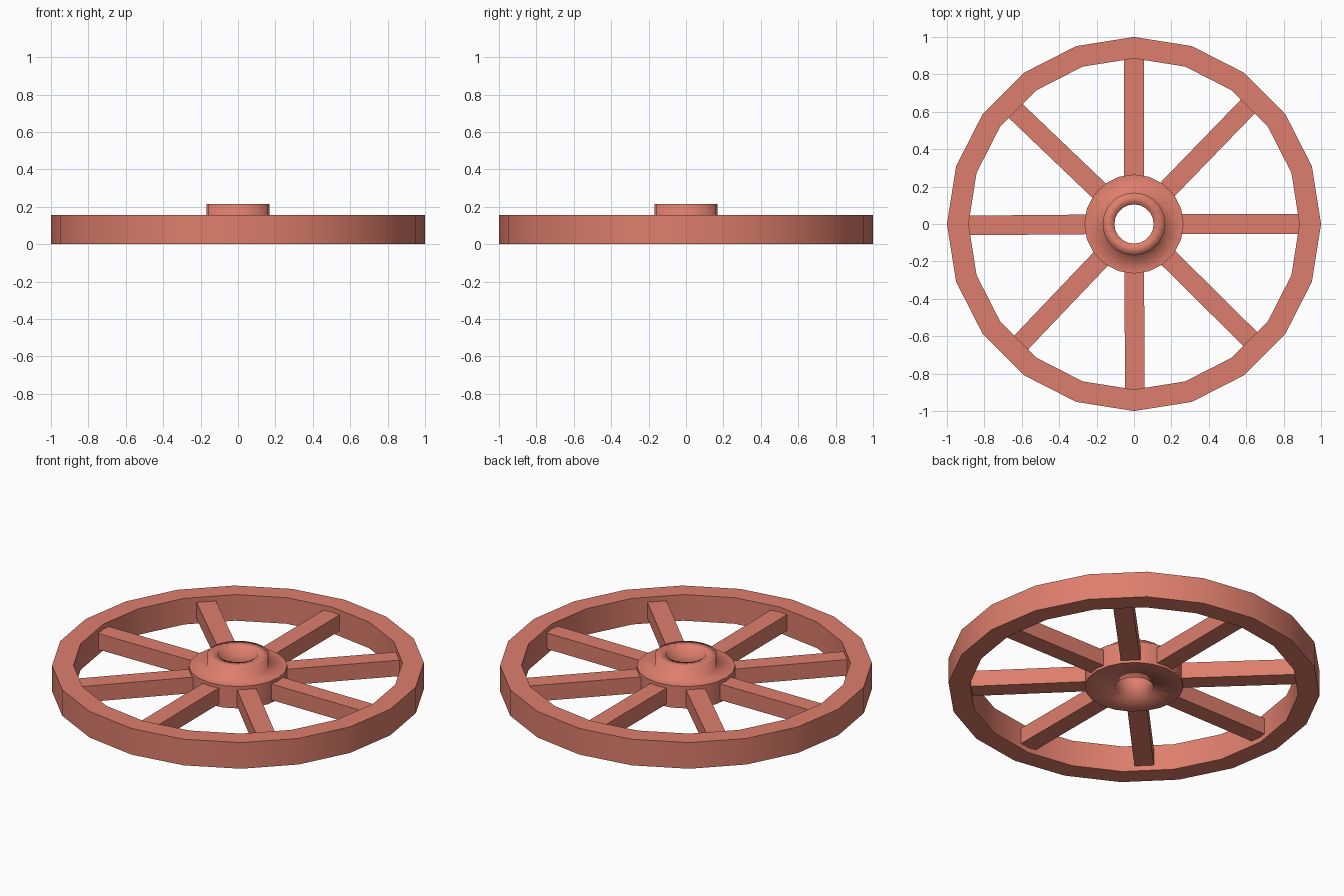
import bpy, bmesh
from math import cos, sin, pi, radians

if "Cube" in bpy.data.objects:
    bpy.data.objects.remove(bpy.data.objects["Cube"])

SIDES = 20
mat = bpy.data.materials.new("terracotta")
mat.diffuse_color = (0.73, 0.21, 0.15, 1)
mat.use_nodes = True
mat.node_tree.nodes["Principled BSDF"].inputs["Base Color"].default_value = mat.diffuse_color


def finish(name, bm):
    bmesh.ops.recalc_face_normals(bm, faces=bm.faces)
    mesh = bpy.data.meshes.new(name)
    bm.to_mesh(mesh)
    bm.free()
    mesh.materials.append(mat)
    obj = bpy.data.objects.new(name, mesh)
    bpy.context.collection.objects.link(obj)
    return obj


def lathe(name, profile, sharp):
    """Revolve a closed (radius, z) profile; rings listed in sharp keep a hard edge."""
    bm = bmesh.new()
    rings = [[bm.verts.new((r * cos(2 * pi * i / SIDES), r * sin(2 * pi * i / SIDES), z))
              for i in range(SIDES)] for r, z in profile]
    for k, a in enumerate(rings):
        b = rings[(k + 1) % len(rings)]
        for i in range(SIDES):
            j = (i + 1) % SIDES
            bm.faces.new((a[i], a[j], b[j], b[i])).smooth = True
    for k in sharp:
        for i in range(SIDES):
            bm.edges.get((rings[k][i], rings[k][(i + 1) % SIDES])).smooth = False
    return finish(name, bm)


# Outer rim
lathe("rim", [(1, 0), (1, 0.155), (0.885, 0.155), (0.885, 0)], range(4))

# Hub disc with raised collar and axle hole
lathe("hub", [(0.265, 0.015), (0.265, 0.145), (0.168, 0.145),
              (0.168, 0.215), (0.105, 0.215), (0.105, 0.015)], (0, 1))

# Eight slightly uneven, hand-fitted spokes
for n, drift in enumerate((0, 0.9, 0, 1.3, 0.5, 1.4, 0.3, 0.3)):
    bm = bmesh.new()
    bmesh.ops.create_cube(bm, size=1)
    bmesh.ops.scale(bm, verts=bm.verts, vec=(0.67, 0.105, 0.095))
    bmesh.ops.translate(bm, verts=bm.verts, vec=(0.565, 0, 0.078))
    spoke = finish(f"spoke_{n + 1}", bm)
    spoke.rotation_euler.z = radians(45 * n + drift)
